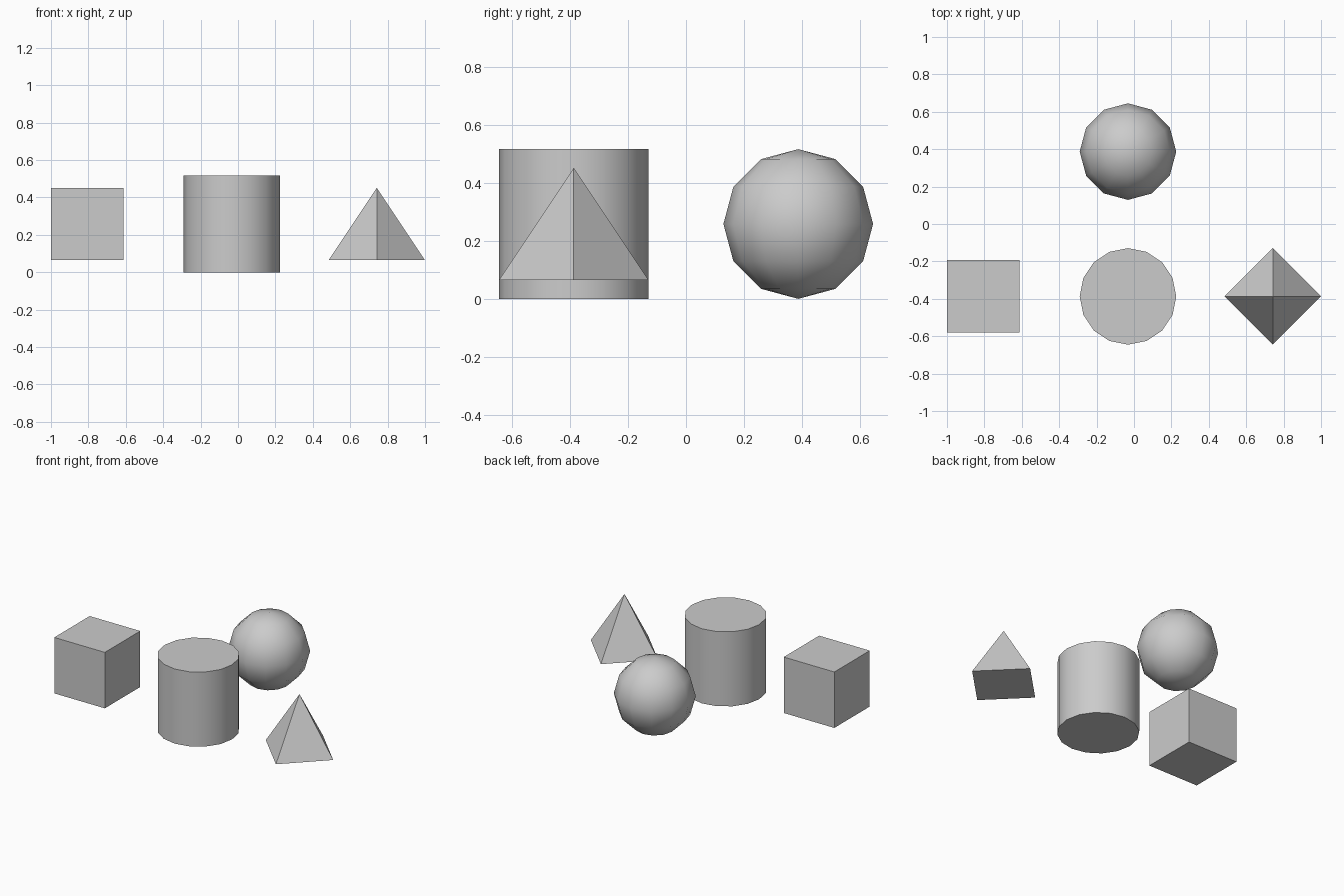
import bpy, math

if "Cube" in bpy.data.objects:
    bpy.data.objects.remove(bpy.data.objects["Cube"])

R = 2 / 7.75            # radius unit; everything is a multiple of it
X0 = -1 + 0.75 * R      # cube centre
GAP = 3 * R             # spacing between solids
Y = 1.5 * R

def finish(name, smooth=False):
    ob = bpy.context.object
    ob.name = name
    if smooth:
        bpy.ops.object.shade_smooth_by_angle(angle=math.radians(40))
    return ob

# cube
bpy.ops.mesh.primitive_cube_add(size=1.5 * R, location=(X0, -Y, R))
finish("cube")

# 16-sided cylinder
bpy.ops.mesh.primitive_cylinder_add(vertices=16, radius=R, depth=2 * R,
                                    location=(X0 + GAP, -Y, R))
finish("cylinder", True)

# four-sided pyramid, corners on the axes
bpy.ops.mesh.primitive_cone_add(vertices=4, radius1=R, radius2=0, depth=1.5 * R,
                                location=(X0 + 2 * GAP, -Y, R))
finish("pyramid")

# sphere behind the cylinder
bpy.ops.mesh.primitive_uv_sphere_add(segments=12, ring_count=6, radius=R,
                                     location=(X0 + GAP, Y, R))
finish("sphere", True)
